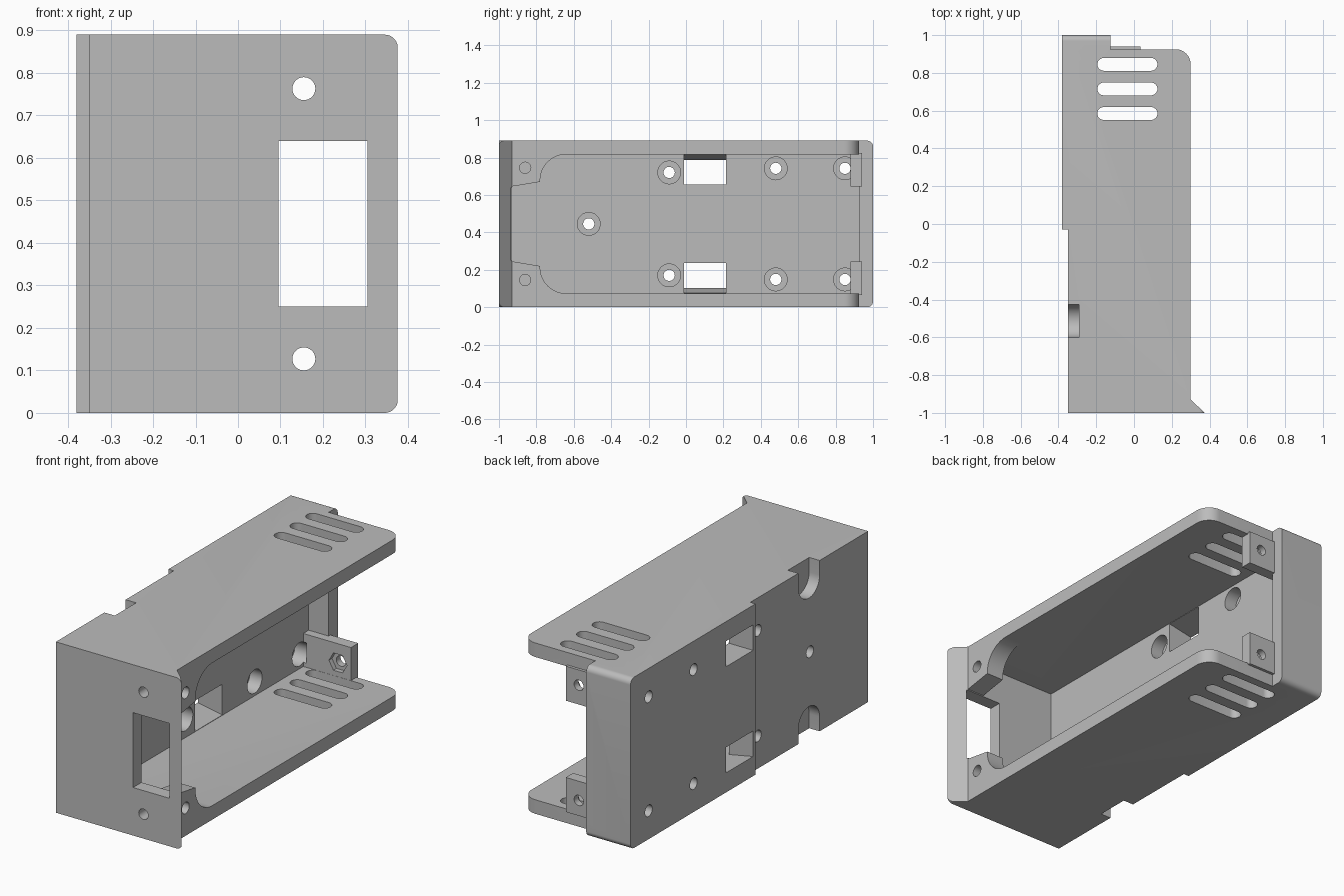
import bpy, bmesh
from math import sin, cos, radians

H = 0.89          # body height
cube = bpy.data.objects.get("Cube")
if cube:
    bpy.data.objects.remove(cube, do_unlink=True)

grey = bpy.data.materials.new("plain grey")
grey.use_nodes = True
colour = (0.5, 0.5, 0.5, 1)
grey.diffuse_color = colour
grey.node_tree.nodes["Principled BSDF"].inputs["Base Color"].default_value = colour


def arc(u, v, r, a, b, n=12):
    return [(u + r * cos(radians(a + (b - a) * i / n)),
             v + r * sin(radians(a + (b - a) * i / n))) for i in range(n + 1)]


def circle(u, v, r, n=32):
    return arc(u, v, r, 0, 360, n)[:-1]


def rect(u0, u1, v0, v1):
    return [(u0, v0), (u1, v0), (u1, v1), (u0, v1)]


def flip(pts):
    """Mirror a profile about the middle height."""
    return [(u, H - v) for u, v in pts]


def prism(name, pts, axis, lo, hi):
    """Extrude a 2D profile along an axis."""
    place = {"x": lambda u, v, w: (w, u, v),
             "y": lambda u, v, w: (u, w, v),
             "z": lambda u, v, w: (u, v, w)}[axis]
    bm = bmesh.new()
    a = [bm.verts.new(place(u, v, lo)) for u, v in pts]
    b = [bm.verts.new(place(u, v, hi)) for u, v in pts]
    bm.faces.new(a)
    bm.faces.new(b)
    for i in range(len(a)):
        j = (i + 1) % len(a)
        bm.faces.new((a[i], a[j], b[j], b[i]))
    bmesh.ops.recalc_face_normals(bm, faces=bm.faces)
    mesh = bpy.data.meshes.new(name)
    bm.to_mesh(mesh)
    bm.free()
    mesh.materials.append(grey)
    ob = bpy.data.objects.new(name, mesh)
    bpy.context.collection.objects.link(ob)
    return ob


def combine(operation, pts, axis, lo, hi):
    tool = prism("tool", pts, axis, lo, hi)
    tool.hide_render = True
    mod = body.modifiers.new("shape", "BOOLEAN")
    mod.operation = operation
    mod.solver = "EXACT"
    mod.object = tool
    bpy.context.view_layer.objects.active = body
    bpy.ops.object.modifier_apply(modifier=mod.name)
    bpy.data.objects.remove(tool, do_unlink=True)


def cut(*args):
    combine("DIFFERENCE", *args)


def add(*args):
    combine("UNION", *args)


# Outer body with front lip, stepped base and back plate
outline = ([(-0.35, -1), (0.375, -1), (0.30, -0.93)]
           + arc(0.22, 0.845, 0.08, 0, 90)
           + [(-0.125, 0.925), (-0.125, 1), (-0.38, 1), (-0.38, -0.03), (-0.35, -0.03)])
body = prism("enclosure_body", outline, "z", 0, H)

# Open cavity
cut([(-0.24, -0.93), (1, -0.93), (1, 1.2), (-0.125, 1.2),
     (-0.125, 0.925), (-0.24, 0.925)], "z", 0.073, H - 0.073)

# Front socket opening
cut(rect(0.095, 0.305, 0.25, 0.64), "y", -1.1, -0.9)

for side in (lambda p: p, flip):
    # Front corner boss with a rounded inner corner
    boss = ([(-0.95, 0.642), (-0.78, 0.67)] + arc(-0.64, 0.677, 0.14, 180, 90)
            + [(-0.64, 0.85), (-0.95, 0.85)])
    add(side(boss), "x", 0.2, 0.30)
    cut(side(circle(-0.86, 0.745, 0.03)), "x", 0.1, 0.5)

    # Back screw tab with nut recess
    add(side(rect(-0.26, 0.035, 0.645, 0.825)), "y", 0.88, 0.94)
    cut(side(circle(-0.04, 0.745, 0.027)), "y", 0.8, 1)
    cut(side(circle(-0.04, 0.745, 0.052, 6)), "y", 0.8, 0.905)

    # Front screw holes
    cut(side(circle(0.155, 0.763, 0.027)), "y", -1.1, -0.9)

    # Base windows with a sloped outer edge
    cut(side([(-0.5, 0.655), (-0.22, 0.655), (-0.22, 0.815), (-0.24, 0.815),
              (-0.38, 0.788), (-0.5, 0.788)]), "y", -0.01, 0.213)

    # Half round finger notches outside the base
    cut(side([(-0.425, 1), (-0.6, 1)] + arc(-0.5125, 0.815, 0.0875, 180, 360, 20)),
        "x", -0.5, -0.29)

    # Rounded corners of the front lip and back plate
    cut(side([(0.42, 0.92), (0.345, 0.92)] + arc(0.345, 0.859, 0.031, 90, 0)
             + [(0.42, 0.859)]), "y", -1.1, -0.93)
    cut(side([(1.04, 0.92), (0.969, 0.92)] + arc(0.969, 0.859, 0.031, 90, 0)
             + [(1.04, 0.859)]), "x", -0.5, 0)

# Counterbored base holes
holes = [(-0.52, 0.445)]
for y, z in ((-0.09, 0.72), (0.48, 0.742), (0.85, 0.742)):
    holes += [(y, z), (y, H - z)]
for y, z in holes:
    cut(circle(y, z, 0.03), "x", -0.5, -0.2)
    cut(circle(y, z, 0.061), "x", -0.31, -0.22)

# Vent slots through both side walls
for y in (0.845, 0.715, 0.585):
    slot = arc(0.09, y, 0.034, -90, 90) + arc(-0.16, y, 0.034, 90, 270)
    cut(slot, "z", -0.1, H + 0.1)

bpy.ops.object.select_all(action="DESELECT")
body.select_set(True)
bpy.context.view_layer.objects.active = body
bpy.ops.object.shade_smooth_by_angle(angle=radians(30))
